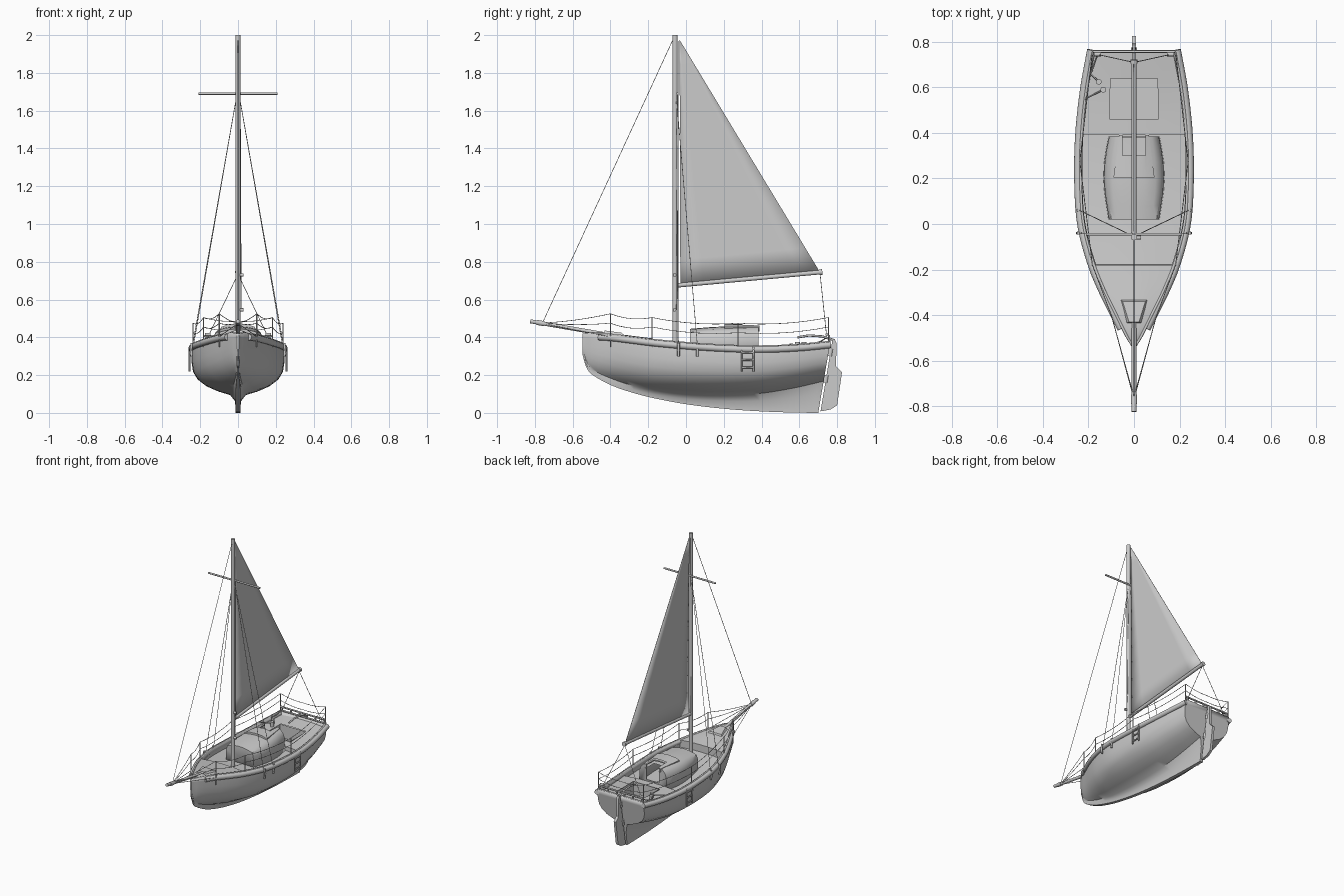
import bpy, bmesh, math
from mathutils import Vector as V

if "Cube" in bpy.data.objects:
    bpy.data.objects.remove(bpy.data.objects["Cube"])

# y, half beam, sheer z, keel z, hull-body bottom z
ST = [(-.548, .006, .42, .31, .32), (-.53, .016, .422, .245, .265), (-.5, .035, .425, .205, .225),
      (-.4, .085, .42, .148, .175), (-.3, .135, .408, .112, .14), (-.18, .185, .393, .08, .11),
      (0, .232, .376, .046, .09), (.2, .245, .363, .022, .085), (.4, .24, .358, .008, .095),
      (.6, .218, .366, .002, .125), (.765, .188, .382, 0, .16)]


def at(y):
    """Smoothly interpolated hull station."""
    i = max(k for k in range(len(ST) - 1) if ST[k][0] <= y or k == 0)
    a, b = ST[i], ST[i + 1]
    p, q = ST[max(i - 1, 0)], ST[min(i + 2, len(ST) - 1)]
    h = b[0] - a[0]
    t = (y - a[0]) / h
    out = []
    for c in range(1, 5):
        m0 = (b[c] - p[c]) / (b[0] - p[0]) * h
        m1 = (q[c] - a[c]) / (q[0] - a[0]) * h
        out.append((2*t**3 - 3*t*t + 1) * a[c] + (t**3 - 2*t*t + t) * m0 + (3*t*t - 2*t**3) * b[c] + (t**3 - t*t) * m1)
    return out


def mesh(name, verts, faces, smooth=True, solid=0):
    me = bpy.data.meshes.new(name)
    me.from_pydata([tuple(v) for v in verts], [], faces)
    bm = bmesh.new()
    bm.from_mesh(me)
    bmesh.ops.recalc_face_normals(bm, faces=bm.faces)
    bm.to_mesh(me)
    bm.free()
    ob = bpy.data.objects.new(name, me)
    bpy.context.collection.objects.link(ob)
    if solid:
        m = ob.modifiers.new("thick", 'SOLIDIFY')
        m.thickness, m.offset = solid, -1
    bpy.ops.object.select_all(action='DESELECT')
    ob.select_set(True)
    bpy.context.view_layer.objects.active = ob
    if smooth:
        bpy.ops.object.shade_smooth_by_angle(angle=math.radians(40))
    return ob


def loft(name, rows, caps=(), **kw):
    n = len(rows[0])
    verts = [p for r in rows for p in r]
    faces = [(i*n + j, i*n + j + 1, (i+1)*n + j + 1, (i+1)*n + j) for i in range(len(rows) - 1) for j in range(n - 1)]
    faces += [tuple(range((k % len(rows)) * n, (k % len(rows)) * n + n)) for k in caps]
    return mesh(name, verts, faces, **kw)


def box(name, x0, x1, y0, y1, z0, z1):
    vs = [(x, y, z) for x in (x0, x1) for y in (y0, y1) for z in (z0, z1)]
    return mesh(name, vs, [(0, 1, 3, 2), (4, 6, 7, 5), (0, 4, 5, 1), (2, 3, 7, 6), (0, 2, 6, 4), (1, 5, 7, 3)], smooth=False)


def tubes(name, paths, r, mirror=False, res=1):
    """Round rods or ropes along one or more paths."""
    cu = bpy.data.curves.new(name, 'CURVE')
    cu.dimensions, cu.bevel_depth, cu.bevel_resolution, cu.use_fill_caps = '3D', r, res, True
    if mirror:
        paths = paths + [[(-p[0], p[1], p[2]) for p in q] for q in paths]
    for q in paths:
        s = cu.splines.new('POLY')
        s.points.add(len(q) - 1)
        for pt, p in zip(s.points, q):
            pt.co = (*p, 1)
        s.use_smooth = True
    ob = bpy.data.objects.new(name, cu)
    bpy.context.collection.objects.link(ob)
    bpy.ops.object.select_all(action='DESELECT')
    ob.select_set(True)
    bpy.context.view_layer.objects.active = ob
    bpy.ops.object.convert(target='MESH')
    return ob


def sag(a, b, d, n=8):
    a, b = V(a), V(b)
    return [a.lerp(b, i/n) - V((0, 0, 4*d*(i/n)*(1 - i/n))) for i in range(n + 1)]


# Hull with keel fin and raked transom
SEC = [(.975, 1), (1, .85), (1, .65), (.97, .48), (.87, .33), (.68, .2), (.42, .1), (.17, .035)]
rows = []
for y in [-.548, -.54, -.53, -.515] + [-.5 + 1.265*i/34 for i in range(35)]:
    w, s, k, c = at(min(y, .765))
    half = [(f*w, c + g*(s - c)) for f, g in SEC]
    half += [(min(.016, .16*w), c + (k - c)*.35), (min(.012, .12*w), k)]
    ring = half + [(-x, z) for x, z in reversed(half)]
    rake = max(0, (y - .4)/.365) * .17
    rows.append([(x, y - rake*(s - z), z) for x, z in ring])
loft("hull", rows, caps=(0, -1), solid=.01)

# Deck: raised foredeck, sunken waist, aft deck with open cockpit
rows, ys = [], []
for y, d in [(-.54, .01)] + [(-.5 + .04*i, .008) for i in range(8)] + [(-.18, .008), (-.179, .06)] + \
        [(-.15 + .054*i, .06) for i in range(10)] + [(.39, .06), (.391, .03), (.46, .03), (.52, .03), (.58, .03), (.64, .03), (.755, .03)]:
    w, s = at(y)[:2]
    w *= .97
    m, z = min(.105, w*.5), s - d
    rows.append([(-w, y, z), (-m, y, z + .008), (0, y, z + .01), (m, y, z + .008), (w, y, z)])
    ys.append(y)
deck = loft("deck", rows)
bm = bmesh.new()
bm.from_mesh(deck.data)
hole = [f for f in bm.faces if abs(f.calc_center_median().x) < .1 and .46 < f.calc_center_median().y < .64]
bmesh.ops.delete(bm, geom=hole, context='FACES')
bm.to_mesh(deck.data)
bm.free()
b = .105
mesh("cockpit_well", [(x, y, z) for z in (.25, .345) for x, y in ((-b, .46), (b, .46), (b, .64), (-b, .64))],
     [(0, 1, 2, 3), (0, 1, 5, 4), (1, 2, 6, 5), (2, 3, 7, 6), (3, 0, 4, 7)], smooth=False)

# Rubbing strake along the sheer, and transom trim
edge = [(at(y)[0], y, at(y)[1] - .022) for y in [-.46 + .049*i for i in range(26)]]
tubes("rub_rail", [edge], .018, True, 3)
tubes("stern_cap", [[(-.185, .757, .382), (.185, .757, .382)], [(-.18, .757, .408), (.18, .757, .408)]] +
      [[(x, .757, .38), (x, .757, .408)] for x in (-.17, -.1, -.03, .03, .1, .17)], .006)

# Cabin trunk with companionway opening
rows = []
for y, w, h in ((.02, .113, .445), (.08, .122, .45), (.14, .131, .455), (.2, .135, .457), (.27, .132, .459), (.33, .123, .461), (.385, .112, .462)):
    half = [(w, .29), (w*.97, .40), (w*.88, .427), (w*.7, h - .012), (w*.35, h - .003)]
    rows.append([(x, y, z) for x, z in half] + [(0, y, h)] + [(-x, y, z) for x, z in reversed(half)])
cabin = loft("cabin", rows, caps=(0, -1), solid=.008)
rows = []
for y, w in ((.205, .09), (.39, .066)):
    half = [(w, .43), (w, .455), (w*.6, .467)]
    rows.append([(x, y, z) for x, z in half] + [(0, y, .471)] + [(-x, y, z) for x, z in reversed(half)] + [(w, y, .43)])
hatch = loft("sliding_hatch", rows, caps=())
mesh("hatch_front", rows[0][:-1], [tuple(range(7))], smooth=False)
cut = box("companionway_cutter", -.05, .05, .3, .45, .345, .6)
cut.hide_render = True
cut.hide_viewport = True
for o in (cabin, hatch):
    m = o.modifiers.new("opening", 'BOOLEAN')
    m.object, m.operation, m.solver = cut, 'DIFFERENCE', 'EXACT'

# Fore hatch, tapered to the bow
z = .405
mesh("fore_hatch", [(-.044, -.44, z), (.044, -.44, z), (.062, -.33, z), (-.062, -.33, z),
                    (-.022, -.43, .436), (.022, -.43, .436), (.05, -.34, .424), (-.05, -.34, .424)],
     [(0, 1, 2, 3), (4, 5, 6, 7), (0, 1, 5, 4), (1, 2, 6, 5), (2, 3, 7, 6), (3, 0, 4, 7)], smooth=False)

# Spars
tubes("bowsprit", [[(0, -.42, .415), (0, -.825, .485)]], .011, res=3)
tubes("bowsprit_band", [[(0, -.75, .472), (0, -.79, .479)]], .014, res=3)
tubes("mast", [[(0, -.058, .31), (0, -.058, 2.0)]], .014, res=4)
tubes("boom", [[(0, -.045, .675), (0, .715, .745)]], .012, res=3)
tubes("boom_end", [[(0, .705, .744), (0, .722, .746)]], .016, res=3)
tubes("spreader", [[(-.21, -.045, 1.69), (.21, -.045, 1.69)]], .0065, res=2)

# Mainsail with slight belly
A, T, C = V((0, -.03, .682)), V((0, -.034, 1.975)), V((0, .705, .752))
rows = []
for i in range(11):
    u = i/10
    p, q = A.lerp(T, u), C.lerp(T, u*.998)
    rows.append([p.lerp(q, v/6) for v in range(7)])
loft("mainsail", rows, solid=.003)

# Standing rigging
R = .0018
tubes("forestay", [[(0, -.065, 1.985), (0, -.76, .476)]], R)
tubes("shrouds", [[(.01, -.05, 1.66), (.235, -.04, .36)], [(.01, -.05, 1.66), (.24, .06, .36)]], R, True)
tubes("halyards", [[(.017, -.05, .545), (.012, -.045, 1.69)], [(-.012, -.04, .69), (-.008, -.042, 1.97)]], R)
tubes("bowsprit_stays", [[(0, -.77, .474), (.118, -.33, .39)]], R, True)
tubes("chainplates", [[(.245, y, .3), (.249, y, .335), (.245, y, .37)] for y in (-.04, .06)], .007, True)
tubes("mast_cleats", [[(.01, -.06, h), (.03, -.06, h)] for h in (.545, .73)], .009, res=2)
tubes("mainsheet", [[(0, .71, .735), (.16, .745, .40)]], R, True)

# Guard rails: stanchions and sagging wires
tops = [V((.1, -.4, .525)), V((.183, -.18, .505)), V((.238, .275, .475)), V((.183, .755, .505))]
tubes("stanchions", [[(t.x, t.y, .35), t] for t in tops], .0035, True)
wires = []
for drop in (0, .05):
    o = V((0, 0, drop))
    wires.append(sag((0, -.76, .476), tops[0] - o, .008))
    for p, q in zip(tops, tops[1:]):
        wires.append(sag(p - o, q - o, .016))
    wires.append(sag(tops[3] - o, (0, .755, .485 - drop), .008))
tubes("guard_wires", wires, R, True)

# Boarding ladders
lad = [[(.257, y, .22), (.257, y, .345), (.235, y, .35)] for y in (.295, .357)]
lad += [[(.257, .295, h), (.257, .357, h)] for h in (.24, .28, .32)]
tubes("ladder", lad, .005, True)

# Rudder with hinges and tiller
prof = [(.712, .008), (.765, .018), (.8, .04), (.812, .12), (.826, .215), (.795, .245), (.796, .37), (.787, .392), (.776, .392)]
n = len(prof)
mesh("rudder", [(x, y, h) for x in (-.009, .009) for y, h in prof],
     [tuple(range(n)), tuple(range(n, 2*n))] + [(i, (i+1) % n, n + (i+1) % n, n + i) for i in range(n)])
tubes("rudder_hinges", [[(0, .72 + .17*(h - .08), h - .02), (0, .727 + .17*(h - .08), h + .02)] for h in (.18, .32)], .014, res=2)
tubes("tiller", [[(0, .785, .385), (0, .72, .405), (0, .65, .41), (0, .59, .4)]], .006, res=2)

# Winches, stern cleats and mooring rope
tubes("winches", [[(-.155, .625, .34), (-.155, .625, .375)], [(-.135, .59, .34), (-.135, .59, .375)]], .013, res=3)
tubes("stern_cleats", [[(.145, .745, .415), (.175, .745, .415)]], .008, True)
tubes("deck_rope", [sag((-.16, .745, .40), (-.19, .66, .37), .01) + [V((-.155, .625, .36))],
                    [V((-.135, .59, .36)), V((-.215, .55, .365))]], .0035)
